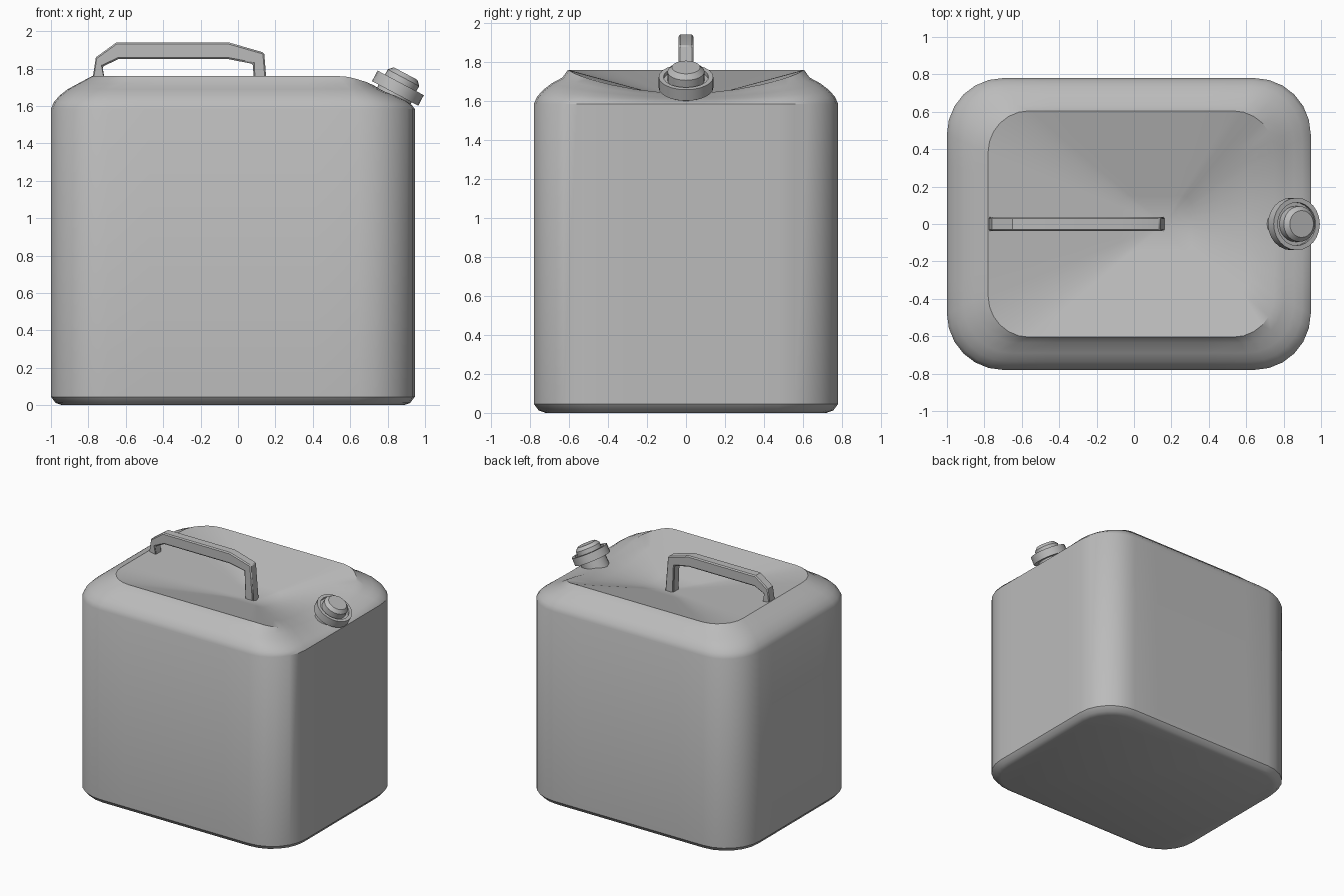
import bpy, bmesh, math
from mathutils import Matrix, Vector

cube = bpy.data.objects.get("Cube")
if cube:
    bpy.data.objects.remove(cube, do_unlink=True)

# One grey plastic for the whole can
grey = bpy.data.materials.new("grey_plastic")
grey.use_nodes = True
colour = (0.5, 0.5, 0.5, 1)
grey.diffuse_color = colour
grey.node_tree.nodes["Principled BSDF"].inputs["Base Color"].default_value = colour


def finish(bm, name, angle):
    bmesh.ops.recalc_face_normals(bm, faces=bm.faces)
    mesh = bpy.data.meshes.new(name)
    bm.to_mesh(mesh)
    bm.free()
    mesh.materials.append(grey)
    obj = bpy.data.objects.new(name, mesh)
    bpy.context.collection.objects.link(obj)
    bpy.ops.object.select_all(action="DESELECT")
    obj.select_set(True)
    bpy.context.view_layer.objects.active = obj
    bpy.ops.object.shade_smooth_by_angle(angle=math.radians(angle))
    return obj


def bridge(bm, rings):
    for a, b in zip(rings, rings[1:]):
        for i in range(len(a)):
            j = (i + 1) % len(a)
            bm.faces.new((a[i], a[j], b[j], b[i]))


def rounded_outline(x0, x1, y, radius, corner=6, side=6):
    """Rounded rectangle with matching point counts at every size."""
    centres = [(x1 - radius, y - radius), (x0 + radius, y - radius),
               (x0 + radius, radius - y), (x1 - radius, radius - y)]
    arcs = []
    for k, (cx, cy) in enumerate(centres):
        angles = [math.pi / 2 * (k + s / corner) for s in range(corner + 1)]
        arcs.append([Vector((cx + radius * math.cos(a), cy + radius * math.sin(a)))
                     for a in angles])
    points = []
    for k, arc in enumerate(arcs):
        points += arc
        following = arcs[(k + 1) % 4][0]
        points += [arc[-1].lerp(following, s / side) for s in range(1, side)]
    return points


# Body: walls, rounded shoulder, then a dished top that drops towards the spout
RIM, SHOULDER = 1.76, 1.585
rim = rounded_outline(-0.78, 0.75, 0.605, 0.22)


def rim_height(p):
    t = min(max((p.x - 0.57) / 0.12, 0), 1)
    low = 1.64 + 0.09 * min(abs(p.y) / 0.55, 1) ** 2
    return RIM + (low - RIM) * t


heights = [rim_height(p) for p in rim]
bm = bmesh.new()
rings = []
for inset, z in ((0.06, 0), (0.025, 0.012), (0, 0.045), (0, SHOULDER)):
    outline = rounded_outline(-1 + inset, 0.945 - inset, 0.78 - inset, 0.3 - inset / 2)
    rings.append([bm.verts.new((p.x, p.y, z)) for p in outline])
for inset, rise in ((0.015, 0.2), (0.045, 0.4), (0.09, 0.6), (0.145, 0.77)):
    outline = rounded_outline(-1 + inset, 0.945 - inset, 0.78 - inset, 0.3 - inset / 2)
    rings.append([bm.verts.new((p.x, p.y, SHOULDER + (h - SHOULDER) * rise))
                  for p, h in zip(outline, heights)])
rings.append([bm.verts.new((p.x, p.y, h)) for p, h in zip(rim, heights)])
low = Vector((0.16, 0))
for s in (0.75, 0.5, 0.25):
    rings.append([bm.verts.new((*low.lerp(p, s), 1.595 + (h - 1.595) * s))
                  for p, h in zip(rim, heights)])
bridge(bm, rings)
bm.faces.new(rings[0])
centre = bm.verts.new((low.x, low.y, 1.595))
last = rings[-1]
for i, v in enumerate(last):
    bm.faces.new((v, last[(i + 1) % len(last)], centre))
finish(bm, "can_body", 35)

# Handle: side profile given as outer and inner point pairs, extruded across y
pairs = [((-0.78, 1.73), (-0.71, 1.73)), ((-0.76, 1.86), (-0.725, 1.81)),
         ((-0.65, 1.94), (-0.64, 1.85)), ((-0.05, 1.94), (-0.05, 1.85)),
         ((0.14, 1.885), (0.08, 1.825)), ((0.165, 1.58), (0.09, 1.58))]
bm = bmesh.new()
sections = []
for outer, inner in pairs:
    sections.append([bm.verts.new((p[0], y, p[1]))
                     for p, y in ((outer, -0.038), (outer, 0.038),
                                  (inner, 0.038), (inner, -0.038))])
bridge(bm, sections)
bm.faces.new(sections[0])
bm.faces.new(sections[-1])
handle = finish(bm, "handle", 25)
bevel = handle.modifiers.new("soft_edges", "BEVEL")
bevel.width = 0.008
bevel.segments = 1
bevel.limit_method = "ANGLE"
bevel.angle_limit = math.radians(60)

# Spout and screw cap: lathed profile tilted outwards
profile = [(0.1, -0.1), (0.1, 0), (0.14, 0), (0.14, 0.064), (0.115, 0.064),
           (0.115, 0.045), (0.095, 0.045), (0.095, 0.095), (0.072, 0.12)]
STEPS = 24
bm = bmesh.new()
rings = []
for r, h in profile:
    rings.append([bm.verts.new((r * math.cos(math.tau * k / STEPS),
                                r * math.sin(math.tau * k / STEPS), h))
                  for k in range(STEPS)])
bridge(bm, rings)
bm.faces.new(rings[0])
bm.faces.new(rings[-1])
tilt = Matrix.Translation((0.84, 0, 1.667)) @ Matrix.Rotation(math.radians(28), 4, "Y")
bmesh.ops.transform(bm, matrix=tilt, verts=bm.verts)
finish(bm, "spout_cap", 30)
